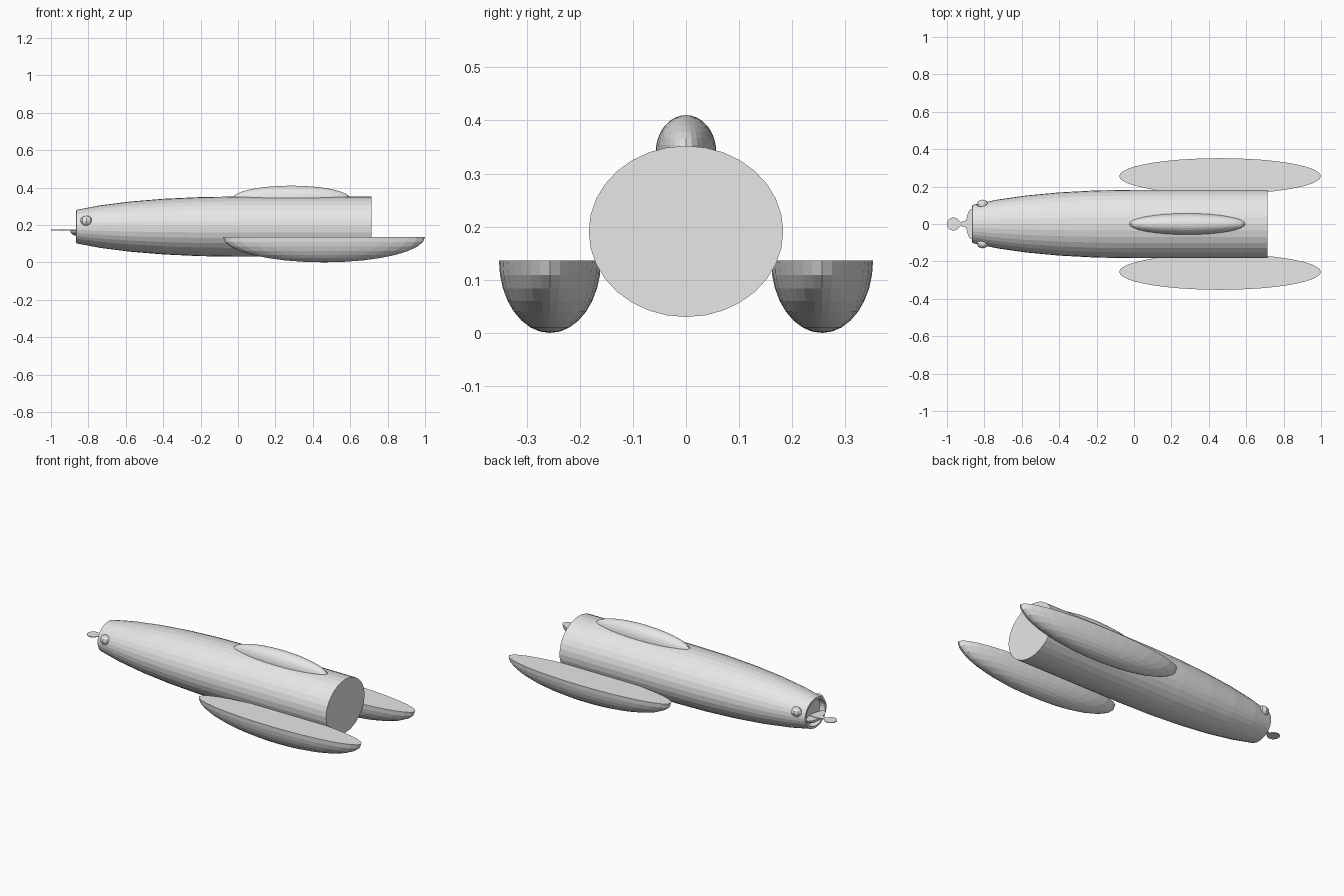
import bpy, bmesh, math
from mathutils import Vector, Matrix

if "Cube" in bpy.data.objects:
    bpy.data.objects.remove(bpy.data.objects["Cube"])

grey = bpy.data.materials.new("light_grey")
grey.diffuse_color = (0.8, 0.8, 0.8, 1)
grey.use_nodes = True
grey.node_tree.nodes["Principled BSDF"].inputs["Base Color"].default_value = grey.diffuse_color


def finish(name, bm):
    bmesh.ops.recalc_face_normals(bm, faces=bm.faces)
    me = bpy.data.meshes.new(name)
    bm.to_mesh(me)
    bm.free()
    me.materials.append(grey)
    ob = bpy.data.objects.new(name, me)
    bpy.context.collection.objects.link(ob)
    return ob


def ellipsoid(name, loc, radii, keep=0, seg=32, rings=16):
    """Ellipsoid; keep = 1 upper half, -1 lower half (capped flat), 0 whole."""
    bm = bmesh.new()
    bmesh.ops.create_uvsphere(bm, u_segments=seg, v_segments=rings, radius=1)
    if keep:
        bmesh.ops.bisect_plane(bm, geom=bm.verts[:] + bm.edges[:] + bm.faces[:], dist=1e-4,
                               plane_co=(0, 0, 0), plane_no=(0, 0, -keep), clear_outer=True)
        bmesh.ops.holes_fill(bm, edges=[e for e in bm.edges if e.is_boundary])
    bmesh.ops.transform(bm, verts=bm.verts, matrix=Matrix.Translation(loc) @ Matrix.Diagonal((*radii, 1)))
    return finish(name, bm)


def lathe_x(name, rings, cz, seg=32):
    """Elliptical rings (x, ry, rz) joined along x, last one closed at both ends."""
    bm = bmesh.new()
    loops = [[bm.verts.new((x, ry * math.cos(2 * math.pi * i / seg), cz + rz * math.sin(2 * math.pi * i / seg)))
              for i in range(seg)] for x, ry, rz in rings]
    for a, b in zip(loops, loops[1:]):
        for i in range(seg):
            j = (i + 1) % seg
            bm.faces.new((a[i], a[j], b[j], b[i]))
    bm.faces.new(loops[0])
    bm.faces.new(loops[-1])
    return finish(name, bm)


# Body: straight tube behind, ellipsoidal taper forward, recessed mouth
RY, RZ, CZ = 0.183, 0.161, 0.191
taper = [(-1.04 * math.sin(math.radians(11.25 * k)), math.cos(math.radians(11.25 * k))) for k in range(6)]
rings = [(0.715, RY, RZ)] + [(x, RY * c, RZ * c) for x, c in taper]
rings += [(-0.865, 0.09, 0.077), (-0.83, 0.088, 0.075)]
lathe_x("body", rings, CZ)

# Top fin blister
ellipsoid("top_blister", (0.285, 0, 0.34), (0.315, 0.057, 0.07), keep=1)

# Side pods and eyes
for s, side in ((-1, "left"), (1, "right")):
    ellipsoid(side + "_pod", (0.46, s * 0.256, 0.136), (0.54, 0.096, 0.136), keep=-1)
    ellipsoid(side + "_eye", (-0.81, s * 0.103, 0.222), (0.033, 0.028, 0.028), seg=8, rings=6)

# Lower lip
ellipsoid("lower_lip", (-0.865, 0, 0.172), (0.032, 0.082, 0.03), keep=-1, seg=24, rings=8)

# Tongue: thin strip ending in a round tip
bm = bmesh.new()
pts = [(-0.84, -0.02), (-0.895, -0.02), (-0.93, -0.01)]
for i in range(1, 16):
    a = math.radians(-20 - 320 * i / 16)
    pts.append((-0.965 + 0.035 * math.cos(a), 0.035 * math.sin(a)))
pts += [(-0.93, 0.01), (-0.895, 0.02), (-0.84, 0.02)]
f = bm.faces.new([bm.verts.new((x, y, 0.171)) for x, y in pts])
up = bmesh.ops.extrude_face_region(bm, geom=[f])
bmesh.ops.translate(bm, vec=(0, 0, 0.004), verts=[v for v in up["geom"] if isinstance(v, bmesh.types.BMVert)])
finish("tongue", bm)
